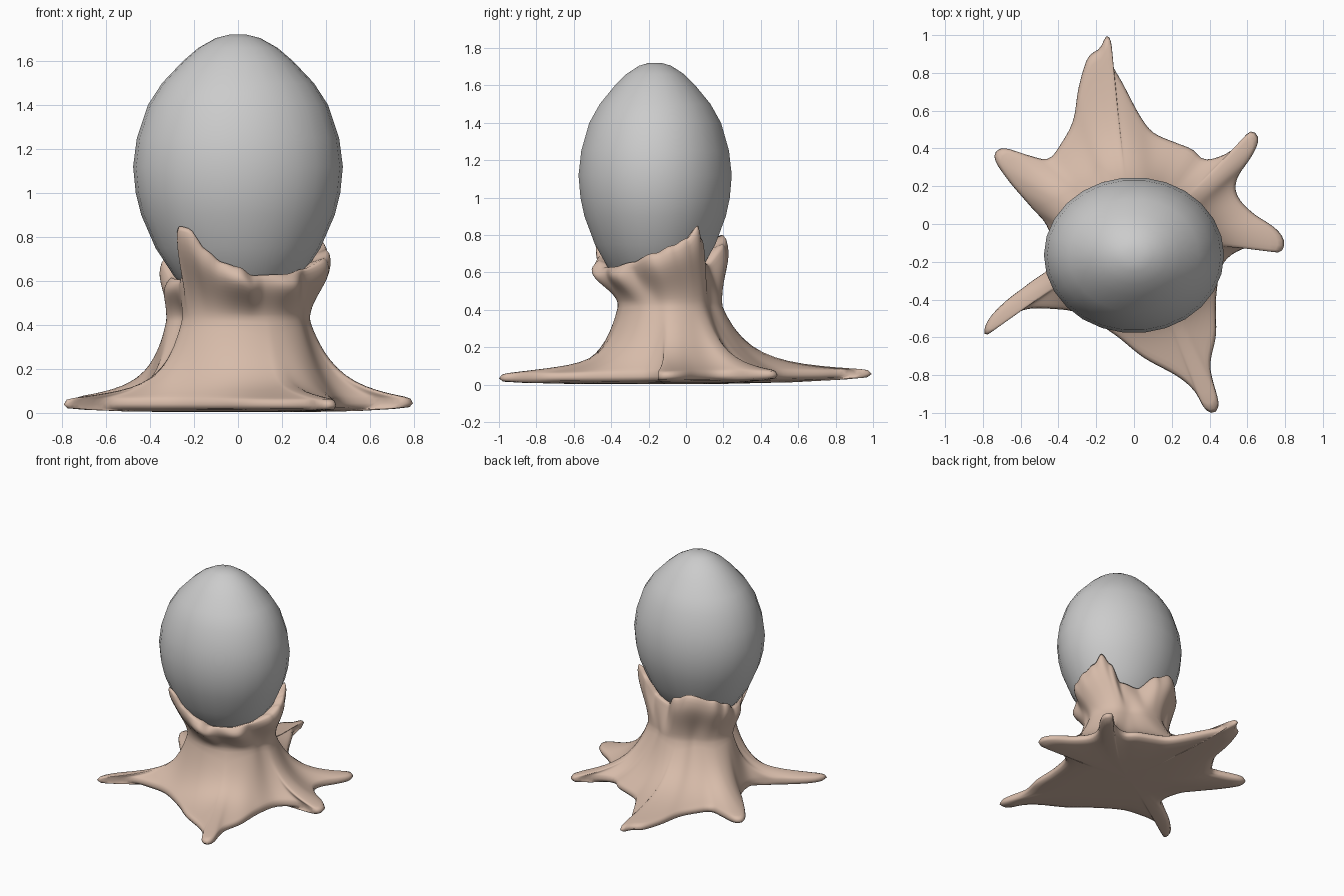
import bpy, bmesh, math
from mathutils import Vector

if "Cube" in bpy.data.objects:
    bpy.data.objects.remove(bpy.data.objects["Cube"])

N = 240  # columns around the pedestal


def interp(table, x):
    """Cosine-eased lookup in a sorted list of (x, value)."""
    for (a, va), (b, vb) in zip(table, table[1:]):
        if x <= b:
            t = max(0, (x - a) / (b - a))
            return va + (vb - va) * (0.5 - 0.5 * math.cos(math.pi * t))
    return table[-1][1]


def lin(table, x):
    for (a, va), (b, vb) in zip(table, table[1:]):
        if x <= b:
            return va + (vb - va) * max(0, (x - a) / (b - a))
    return table[-1][1]


def loft(name, rings):
    """Skin closed rings of equal length and cap both ends with a fan."""
    bm = bmesh.new()
    rows = [[bm.verts.new(p) for p in r] for r in rings]
    n = len(rows[0])
    for a, b in zip(rows, rows[1:]):
        for i in range(n):
            bm.faces.new((a[i], a[(i + 1) % n], b[(i + 1) % n], b[i]))
    for row in (rows[0], rows[-1]):
        c = bm.verts.new(sum((v.co for v in row), Vector()) / n)
        for i in range(n):
            bm.faces.new((row[i], row[(i + 1) % n], c))
    bmesh.ops.recalc_face_normals(bm, faces=bm.faces)
    for f in bm.faces:
        f.smooth = True
    me = bpy.data.meshes.new(name)
    bm.to_mesh(me)
    bm.free()
    ob = bpy.data.objects.new(name, me)
    bpy.context.collection.objects.link(ob)
    return ob


# Egg: height, half width
EGG = [(0.47, 0.03), (0.49, 0.11), (0.54, 0.2), (0.62, 0.29), (0.75, 0.375), (0.9, 0.44),
       (1.0, 0.465), (1.12, 0.477), (1.25, 0.46), (1.4, 0.41), (1.5, 0.345),
       (1.6, 0.25), (1.66, 0.18), (1.705, 0.1), (1.72, 0.04)]
EY, FLAT = -0.165, 0.865


def on_egg(z, a, grow=0.0):
    r = lin(EGG, z)
    return Vector(((r + grow) * math.cos(a), EY + (r * FLAT + grow) * math.sin(a), z))


loft("egg", [[on_egg(z, 2 * math.pi * i / 26) for i in range(26)] for z, r in EGG])

# Foot outline seen from above, counter-clockwise from the right side
OUT = [(0.47, -0.2), (0.6, -0.12), (0.7, -0.14), (0.77, -0.15), (0.79, -0.09), (0.74, -0.02),
       (0.62, 0.06), (0.54, 0.15), (0.54, 0.24), (0.62, 0.36), (0.655, 0.45), (0.61, 0.49),
       (0.53, 0.4), (0.44, 0.35), (0.36, 0.34), (0.31, 0.39), (0.21, 0.43), (0.1, 0.48),
       (0.03, 0.57), (-0.06, 0.74), (-0.12, 0.85), (-0.115, 0.93), (-0.14, 1.0), (-0.18, 0.92),
       (-0.24, 0.88), (-0.29, 0.72), (-0.32, 0.54), (-0.39, 0.41), (-0.45, 0.34), (-0.55, 0.36),
       (-0.69, 0.4), (-0.735, 0.35), (-0.66, 0.23), (-0.54, 0.09), (-0.45, -0.02), (-0.42, -0.2),
       (-0.55, -0.31), (-0.68, -0.41), (-0.77, -0.51), (-0.785, -0.59), (-0.7, -0.53),
       (-0.58, -0.45), (-0.42, -0.445), (-0.28, -0.47), (-0.1, -0.58), (0.05, -0.7),
       (0.23, -0.8), (0.32, -0.88), (0.37, -0.97), (0.42, -0.995), (0.445, -0.94),
       (0.4, -0.75), (0.43, -0.58), (0.43, -0.38)]

# Smooth the outline and resample it evenly
pts = [Vector(p) * 1.015 for p in OUT]
m = len(pts)
fine = []
for i in range(m):
    p0, p1, p2, p3 = (pts[(i + k) % m] for k in (-1, 0, 1, 2))
    for k in range(16):
        t = k / 16
        fine.append(0.5 * (2 * p1 + (p2 - p0) * t + (2 * p0 - 5 * p1 + 4 * p2 - p3) * t * t
                           + (3 * p1 - p0 - 3 * p2 + p3) * t ** 3))
fine.append(fine[0])
dist = [0]
for a, b in zip(fine, fine[1:]):
    dist.append(dist[-1] + (b - a).length)
edge, j = [], 0
for i in range(N):
    d = dist[-1] * i / N
    while dist[j + 1] < d:
        j += 1
    edge.append(fine[j].lerp(fine[j + 1], (d - dist[j]) / (dist[j + 1] - dist[j])))

# Matching directions on the stem, smoothed so the columns never cross
CY = -0.085
raw = [math.atan2(p.y - CY, p.x) for p in edge]
for i in range(1, N):
    while raw[i] < raw[i - 1] - math.pi:
        raw[i] += 2 * math.pi
W = 12
ext = [a - 2 * math.pi for a in raw] + raw + [a + 2 * math.pi for a in raw]
ang = sorted(sum(ext[N + i - W:N + i + W + 1]) / (2 * W + 1) for i in range(N))

# Rim height, rim flare and bulge below the rim, by direction in degrees
RIM = [(0, 0.71), (14, 0.75), (27, 0.79), (36, 0.86), (44, 0.79), (55, 0.67), (78, 0.65),
       (98, 0.76), (112, 0.81), (135, 0.76), (150, 0.71), (175, 0.62), (205, 0.61), (220, 0.64),
       (231, 0.86), (239, 0.85), (247, 0.75), (258, 0.69), (270, 0.67), (282, 0.63), (310, 0.635),
       (335, 0.66), (360, 0.71)]
FLARE = [(0, 0.045), (25, 0.04), (40, 0.02), (75, 0.02), (110, 0.045), (150, 0.03), (175, 0.012),
         (330, 0.012), (360, 0.045)]
BULGE = [(0, 0.03), (40, 0.01), (80, 0.01), (110, 0.03), (150, 0.03), (190, 0.03), (222, 0.0),
         (250, 0.02), (275, 0.07), (292, 0.02), (315, 0.05), (335, 0.0), (360, 0.03)]
# Grooves between the roots: direction, width, depth
GROOVES = [(203, 11, 0.17), (60, 13, 0.10), (122, 9, 0.07), (345, 10, 0.04)]


def stem(a):
    deg = math.degrees(a) % 360
    k = 1.02
    for c, w, depth in GROOVES:
        d = (deg - c + 180) % 360 - 180
        k -= depth * math.exp(-(d / w) ** 2)
    return Vector((0.32 * k * math.cos(a), CY + 0.272 * k * math.sin(a), 0.42))


def foot(i, s, z=None):
    """Point on the flared foot: s = 0 at the stem, 1 at the outline."""
    st, e = stem(ang[i]), edge[i]
    xy = st.xy.lerp(e, s)
    if z is None:
        full = (e - st.xy).length
        k = 0.11 + 0.03 * math.sin(ang[i])
        end = math.exp(-full / k)
        f = (math.exp(-full * s / k) - end) / (1 - end)
        z = 0.068 + 0.06 * (1 - s) + 0.292 * f
    return Vector((xy.x, xy.y, z + 0.012 * s * xy.y))


def cup(i, u):
    """Point on the outside of the cup: u = 0 at the stem, 1 at the rim."""
    a = ang[i]
    deg = math.degrees(a) % 360
    top = interp(RIM, deg)
    low, high = stem(a), on_egg(top, a, interp(FLARE, deg))
    e = u * u * (3 - 2 * u)
    p = low.lerp(high, e)
    p.z = 0.42 + (top - 0.42) * u
    g = interp(BULGE, deg) * math.sin(math.pi * min(u, 0.95) ** 2)
    p += Vector((math.cos(a), math.sin(a), 0)) * g
    # keep the wall outside the egg
    if p.z > 0.5:
        q = on_egg(p.z, a, 0.015)
        if (p.xy - Vector((0, EY))).length < (q.xy - Vector((0, EY))).length:
            p = q
    return p


cols = range(N)
rings = [[foot(i, s, z) for i in cols] for s, z in
         ((0.0, 0.003), (0.5, 0.008), (0.85, 0.02), (0.98, 0.025), (1.0, 0.045))]
for s in (0.97, 0.92, 0.84, 0.74, 0.64, 0.54, 0.44, 0.35, 0.27, 0.2, 0.14, 0.09, 0.04):
    rings.append([foot(i, s) for i in cols])
for k in range(15):
    rings.append([cup(i, k / 14) for i in cols])
# Inner lip tucked into the egg
rings.append([on_egg(cup(i, 1).z - 0.01, ang[i], -0.01) for i in cols])
rings.append([on_egg(0.58, ang[i], -0.03) for i in cols])

stand = loft("rooted_stand", rings)
sm = stand.modifiers.new("soften", 'SMOOTH')
sm.factor, sm.iterations = 0.5, 3
mat = bpy.data.materials.new("skin_tan")
mat.diffuse_color = (0.68, 0.50, 0.40, 1)
mat.use_nodes = True
mat.node_tree.nodes["Principled BSDF"].inputs["Base Color"].default_value = mat.diffuse_color
stand.data.materials.append(mat)
